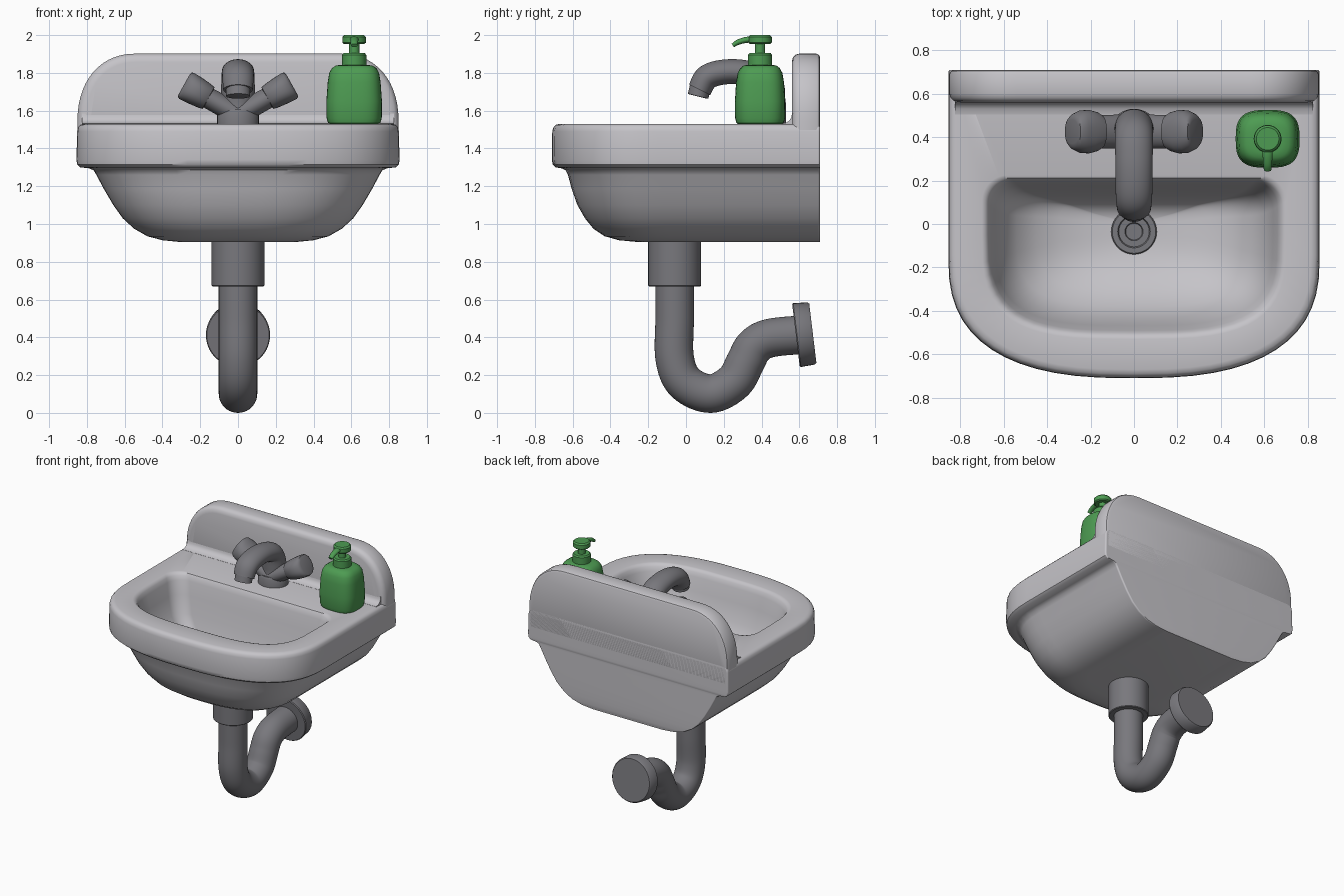
import bpy, bmesh, math
from mathutils import Vector

if "Cube" in bpy.data.objects:
    bpy.data.objects.remove(bpy.data.objects["Cube"])

X, Y, Z = Vector((1, 0, 0)), Vector((0, 1, 0)), Vector((0, 0, 1))


def material(name, rgb):
    m = bpy.data.materials.new(name)
    m.diffuse_color = (*rgb, 1)
    m.use_nodes = True
    m.node_tree.nodes["Principled BSDF"].inputs["Base Color"].default_value = m.diffuse_color
    return m


ceramic = material("ceramic grey", (0.56, 0.55, 0.58))
metal = material("dark metal grey", (0.19, 0.188, 0.205))
green = material("soap green", (0.075, 0.33, 0.085))


def loft(name, rings, mat):
    """Skin a list of equal-length point rings and cap both ends."""
    bm = bmesh.new()
    rows = [[bm.verts.new(p) for p in r] for r in rings]
    n = len(rows[0])
    for a, b in zip(rows, rows[1:]):
        for i in range(n):
            j = (i + 1) % n
            bm.faces.new((a[i], a[j], b[j], b[i]))
    bm.faces.new(rows[0])
    bm.faces.new(rows[-1])
    bmesh.ops.remove_doubles(bm, verts=bm.verts[:], dist=0.0005)
    bmesh.ops.recalc_face_normals(bm, faces=bm.faces[:])
    me = bpy.data.meshes.new(name)
    bm.to_mesh(me)
    bm.free()
    me.materials.append(mat)
    ob = bpy.data.objects.new(name, me)
    bpy.context.collection.objects.link(ob)
    return ob


def outline(hx, lo, hi, low, high, k=14):
    """Closed 2D outline; low and high are corners given as (rx, ry, exponent)."""
    pts = []
    for quad in range(4):
        rx, ry, e = high if quad < 2 else low
        sx = 1 if quad in (0, 3) else -1
        for i in range(k + 1):
            t = math.pi / 2 * i / k
            if quad in (1, 3):
                t = math.pi / 2 - t
            c = max(math.cos(t), 0) ** (2 / e)
            s = max(math.sin(t), 0) ** (2 / e)
            y = hi - ry + ry * s if quad < 2 else lo + ry - ry * s
            pts.append((sx * (hx - rx + rx * c), y))
    return pts


def spline(keys, steps=8):
    """Catmull-Rom through rows of numbers."""
    out = []
    for i in range(len(keys) - 1):
        p = [keys[max(0, min(len(keys) - 1, i + d))] for d in (-1, 0, 1, 2)]
        for s in range(steps):
            t = s / steps
            out.append([0.5 * (2 * b + (c - a) * t + (2 * a - 5 * b + 4 * c - d) * t * t
                               + (3 * b - a - 3 * c + d) * t ** 3) for a, b, c, d in zip(*p)])
    return out + [list(keys[-1])]


def sweep(name, rows, side, mat, axis=None, e=2, n=40):
    """Rows of (x, y, z, radius along side, other radius)."""
    pts = [Vector(r[:3]) for r in rows]
    rings = []
    for i, r in enumerate(rows):
        t = axis or (pts[min(i + 1, len(pts) - 1)] - pts[max(i - 1, 0)])
        other = t.cross(side).normalized()
        ring = []
        for j in range(n):
            c, s = math.cos(math.tau * j / n), math.sin(math.tau * j / n)
            u = math.copysign(abs(c) ** (2 / e), c) * r[3]
            v = math.copysign(abs(s) ** (2 / e), s) * r[4]
            ring.append(pts[i] + side * u + other * v)
        rings.append(ring)
    return loft(name, rings, mat)


def upright(name, x, y, profile, mat, e=2):
    """Vertical turned part from (z, rx, ry)."""
    return sweep(name, [(x, y, z, rx, ry) for z, rx, ry in profile], X, mat, Z, e)


# Basin: outside of bowl, overhanging rim, deck, then the inside of the bowl
outer = [(.905, .31, -.26), (.914, .40, -.355), (.935, .48, -.43), (.975, .55, -.49),
         (1.03, .61, -.535), (1.10, .66, -.575), (1.185, .71, -.605), (1.26, .75, -.625),
         (1.285, .765, -.638), (1.295, .79, -.66), (1.30, .835, -.69), (1.315, .852, -.706),
         (1.34, .855, -.71), (1.49, .852, -.708), (1.512, .847, -.702), (1.525, .835, -.69),
         (1.53, .815, -.67)]
inner = [(1.53, .70, -.53, .225), (1.526, .685, -.515, .212), (1.51, .672, -.502, .202),
         (1.48, .66, -.49, .193), (1.38, .64, -.468, .175), (1.25, .60, -.43, .15),
         (1.16, .54, -.38, .13), (1.09, .45, -.31, .11), (1.04, .34, -.23, .085),
         (1.015, .22, -.16, .05), (1.005, .09, -.09, .02)]
rings = []
for z, hx, yf in outer:
    o = outline(hx, yf, .71, (hx, -.79 * yf, 2.6), (.012, .012, 2))
    rings.append([(x, y, z) for x, y in o])
for z, hx, yf, yb in inner:
    rc = .17 * hx
    o = outline(hx, yf, yb, (hx, -.9 * yf, 3.3), (rc, min(rc, yb * .8), 2))
    rings.append([(x, y, z) for x, y in o])
loft("basin", rings, ceramic)

# Backsplash with softened edges, and the small cove where it meets the deck
rings = []
for y, d in ((.71, .02), (.704, .007), (.69, 0), (.60, 0), (.58, .006), (.566, .02), (.56, .045)):
    o = outline(.85 - d, 1.4, 1.902 - d, (.01, .01, 2), (.31 - d, .36 - d, 2.2))
    rings.append([(x, y, z) for x, z in o])
loft("backsplash", rings, ceramic)
cove = [(.58, 1.52), (.505, 1.52), (.505, 1.531), (.53, 1.536), (.548, 1.548),
        (.558, 1.565), (.561, 1.585), (.58, 1.585)]
loft("backsplash_cove", [[(x, y, z) for y, z in cove] for x in (-.825, .825)], ceramic)

# Drain ring set in the bowl floor
upright("drain", 0, -.035, [(z, r, r) for z, r in
        ((.98, .105), (1.02, .105), (1.025, .10), (1.025, .075), (1.014, .07),
         (1.014, .042), (1.006, .038))], metal)

# Waste pipe: sleeve, trap and wall flange
upright("pipe_sleeve", 0, -.06, [(.67, .135, .135), (.675, .14, .14), (.92, .14, .14)], metal)
trap = [(-.06, .70), (-.06, .50), (-.06, .29), (-.005, .16), (.13, .102), (.255, .165),
        (.315, .27), (.36, .35), (.44, .395), (.60, .413)]
sweep("trap_pipe", spline([(0, y, z, .102, .102) for y, z in trap]), X, metal)
tilt = Vector((0, .993, .12))
flange = []
for s, r in ((0, .165), (.006, .17), (.08, .166), (.09, .158)):
    p = Vector((0, .582, .411)) + tilt * s
    flange.append((*p, r, r))
sweep("wall_flange", flange, X, metal, tilt)

# Tap: base, curved spout and nozzle
upright("tap_base", 0, .43, [(1.52, .11, .10), (1.59, .11, .10), (1.605, .10, .092)], metal)
spout = [(.44, 1.55, .09, .088), (.44, 1.66, .09, .085), (.405, 1.765, .088, .072),
         (.30, 1.803, .086, .066), (.19, 1.803, .085, .066), (.11, 1.775, .083, .066),
         (.072, 1.71, .078, .062)]
sweep("spout", spline([(0, *r) for r in spout]), X, metal)
sweep("spout_nozzle", [(0, .077, 1.73, .064, .056), (0, .064, 1.677, .064, .056),
                       (0, .0635, 1.675, .055, .048)], X, metal, Vector((0, -.24, -.97)))

# Tap handles, one each side
for sign, word in ((-1, "left"), (1, "right")):
    sweep(word + "_tap_stem", [(0, .425, 1.58, .08, .058),
                               (sign * .18, .425, 1.68, .076, .055)], Y, metal)
    d = Vector((sign * .873, 0, .488))
    knob = []
    for s, a, b in ((-.004, .06, .055), (0, .078, .066), (.02, .09, .07), (.06, .10, .075),
                    (.10, .098, .078), (.132, .083, .079), (.143, .07, .074), (.147, .055, .06)):
        p = Vector((sign * .157, .425, 1.667)) + d * s
        knob.append((*p, a, b))
    sweep(word + "_tap_knob", knob, Y, metal, d, 2.3)

# Soap dispenser: bottle, collar, stem, pump head and nozzle
sx, sy = .615, .392
upright("soap_bottle", sx, sy, [(1.528, .125, .115), (1.535, .138, .125), (1.56, .146, .132),
        (1.65, .147, .133), (1.75, .14, .127), (1.80, .132, .118), (1.825, .118, .105),
        (1.838, .098, .088), (1.843, .07, .065)], green, 3)
upright("soap_collar", sx, sy, [(1.83, .064, .064), (1.895, .064, .064), (1.905, .056, .056)], green)
upright("soap_stem", sx, sy, [(1.89, .027, .027), (1.965, .027, .027)], green)
upright("soap_pump_head", sx, sy, [(1.953, .054, .054), (1.96, .062, .062),
        (1.99, .062, .062), (2.0, .052, .052)], green)
nozzle = [(.37, 1.976, .024, .017), (.32, 1.975, .023, .016), (.275, 1.962, .02, .014),
          (.248, 1.945, .017, .011)]
sweep("soap_nozzle", spline([(sx, *r) for r in nozzle], 5), X, green, None, 2, 20)

# Smooth shading that keeps real edges crisp
for ob in bpy.context.collection.objects:
    ob.select_set(True)
    bpy.context.view_layer.objects.active = ob
bpy.ops.object.shade_smooth_by_angle(angle=math.radians(38))
